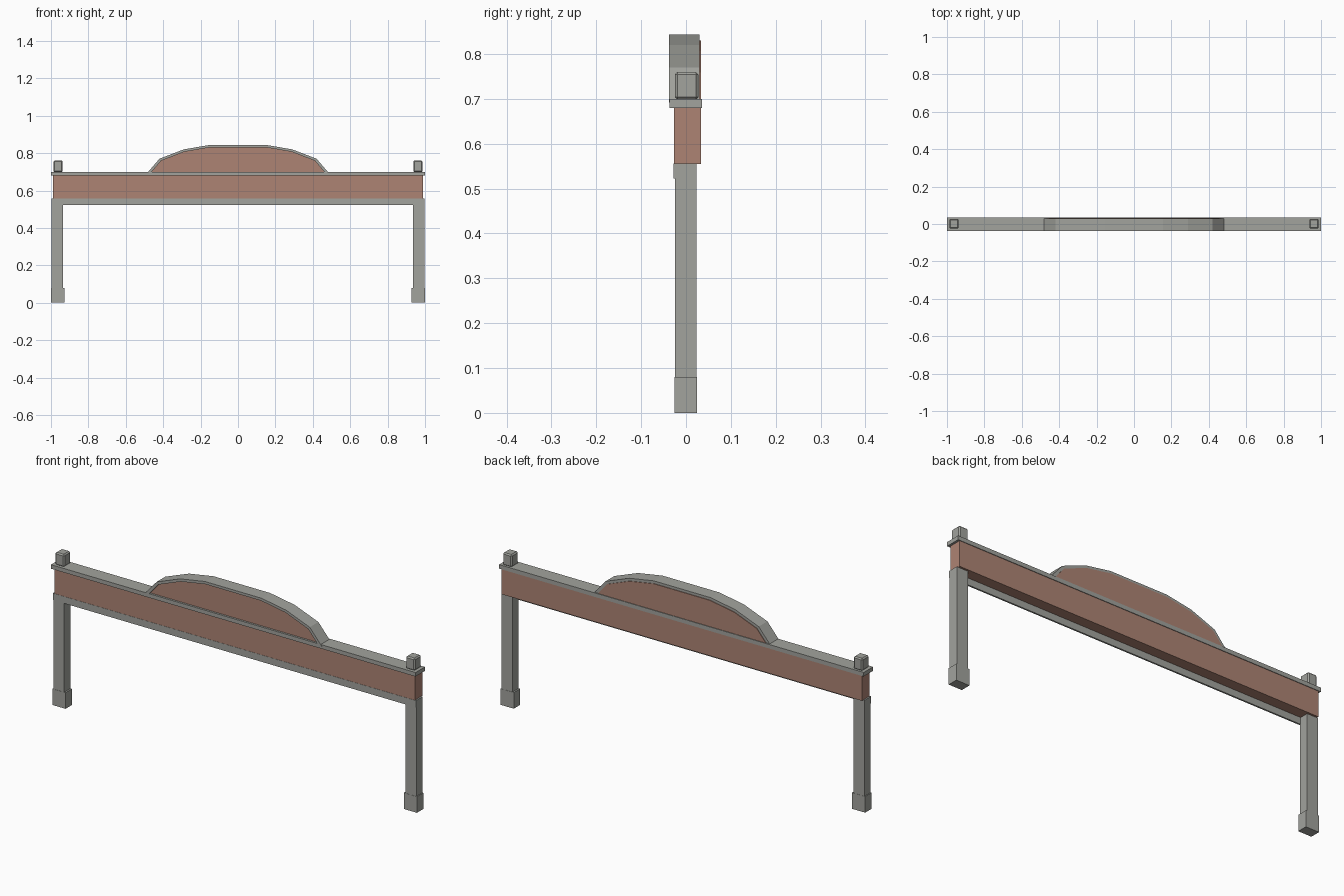
import bpy
import bmesh

default = bpy.data.objects.get("Cube")
if default:
    bpy.data.objects.remove(default, do_unlink=True)


def material(name, rgb):
    mat = bpy.data.materials.new(name)
    mat.use_nodes = True
    mat.diffuse_color = (*rgb, 1)
    mat.node_tree.nodes["Principled BSDF"].inputs["Base Color"].default_value = (*rgb, 1)
    return mat


grey = material("grey stone", (0.36, 0.366, 0.337))
brown = material("brown panel", (0.42, 0.23, 0.174))


def finish(name, bm, mat):
    bmesh.ops.recalc_face_normals(bm, faces=bm.faces)
    mesh = bpy.data.meshes.new(name)
    bm.to_mesh(mesh)
    bm.free()
    mesh.materials.append(mat)
    obj = bpy.data.objects.new(name, mesh)
    bpy.context.collection.objects.link(obj)
    return obj


def box(name, xs, ys, zs, mat, bevel=0):
    bm = bmesh.new()
    bmesh.ops.create_cube(bm, size=1)
    for v in bm.verts:
        v.co = [(lo + hi) / 2 + c * (hi - lo) for c, (lo, hi) in zip(v.co, (xs, ys, zs))]
    if bevel:
        bmesh.ops.bevel(bm, geom=bm.edges[:], offset=bevel, segments=1, affect='EDGES')
    return finish(name, bm, mat)


def prism(name, outline, y0, y1, mat):
    # Extrude an outline in the xz plane from y0 to y1
    bm = bmesh.new()
    face = bm.faces.new([bm.verts.new((x, y0, z)) for x, z in outline])
    ext = bmesh.ops.extrude_face_region(bm, geom=[face])
    moved = [g for g in ext["geom"] if isinstance(g, bmesh.types.BMVert)]
    bmesh.ops.translate(bm, verts=moved, vec=(0, y1 - y0, 0))
    return finish(name, bm, mat)


def mirrored(half):
    return [(-x, z) for x, z in half] + [(x, z) for x, z in reversed(half)]


# Legs, feet and post caps on both sides
for side, s in (("left", 1), ("right", -1)):
    def span(a, b):
        return sorted((s * a, s * b))
    box(side + "_leg", span(0.936, 0.996), (-0.025, 0.023), (0.04, 0.556), grey)
    box(side + "_foot", span(0.928, 1.0), (-0.026, 0.024), (0, 0.08), grey)
    box(side + "_post_cap", span(0.937, 0.987), (-0.025, 0.028), (0.698, 0.76), grey, 0.006)

# Crossbeam with front apron and top ledge
box("beam_panel", (-0.989, 0.989), (-0.027, 0.033), (0.555, 0.682), brown)
box("front_apron", (-0.996, 0.996), (-0.028, -0.02), (0.522, 0.556), grey)
box("top_ledge", (-1, 1), (-0.037, 0.036), (0.68, 0.7), grey)

# Faceted arch crest: rim and filled panel
outer = [(0.487, 0.692), (0.42, 0.77), (0.29, 0.82), (0.155, 0.843)]
inner = [(0.468, 0.692), (0.411, 0.759), (0.287, 0.807), (0.153, 0.83)]
prism("arch_rim", mirrored(outer) + mirrored(inner)[::-1], -0.038, 0.03, grey)
prism("arch_panel", mirrored(inner), -0.027, 0.033, brown)
